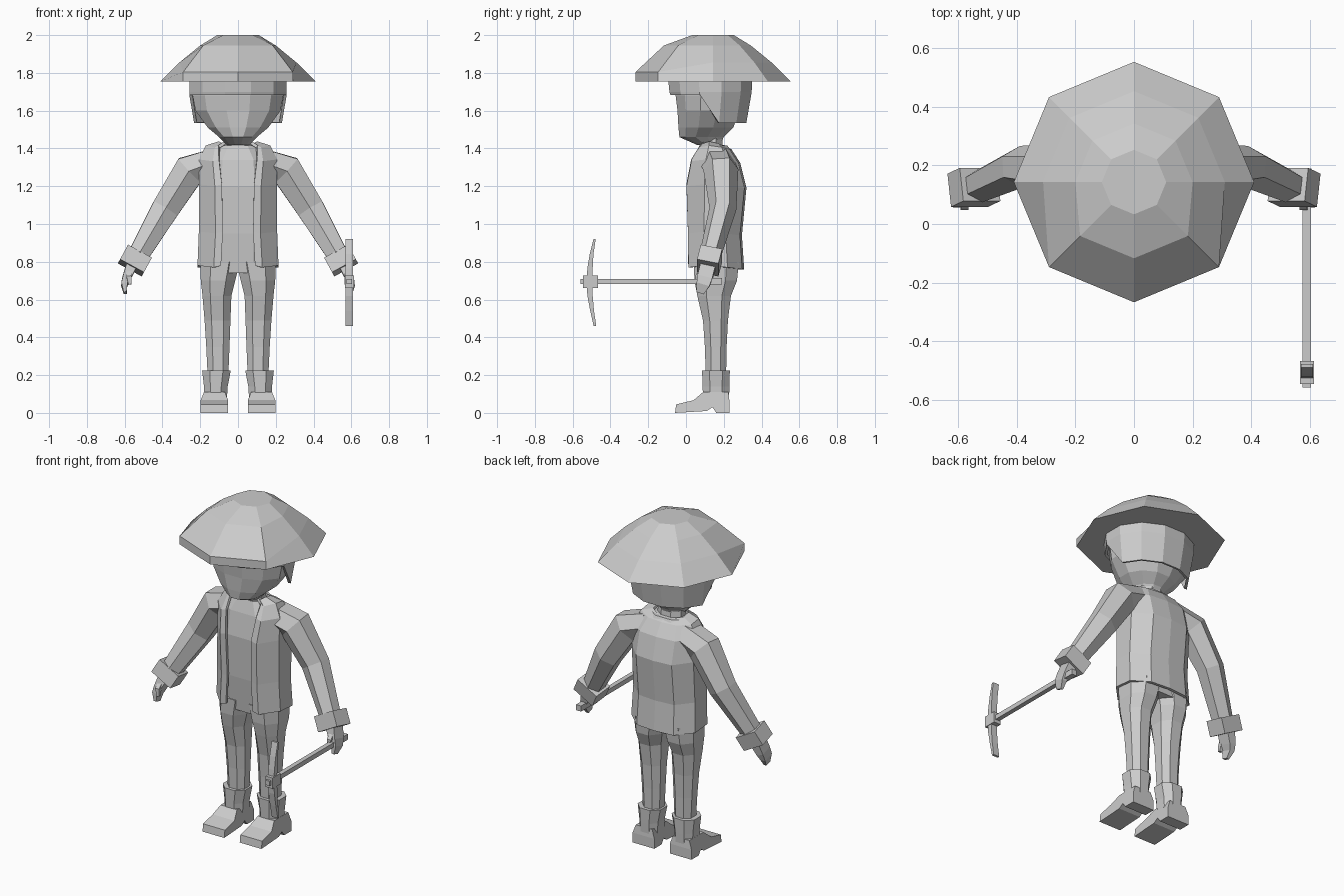
import bpy, bmesh, math
from mathutils import Vector

grey = bpy.data.materials.new("light grey")
grey.diffuse_color = (0.6, 0.6, 0.6, 1)


def finish(name, bm, mirror=False, thick=0):
    bmesh.ops.recalc_face_normals(bm, faces=bm.faces)
    me = bpy.data.meshes.new(name)
    bm.to_mesh(me)
    bm.free()
    me.materials.append(grey)
    ob = bpy.data.objects.new(name, me)
    bpy.context.collection.objects.link(ob)
    if mirror:
        m = ob.modifiers.new("mirror", 'MIRROR')
        m.use_clip = True
    if thick:
        s = ob.modifiers.new("thickness", 'SOLIDIFY')
        s.thickness = thick
        s.offset = 0
    return ob


def loft(name, rings, mirror=False, closed=True, caps=True, thick=0):
    bm = bmesh.new()
    vs = [[bm.verts.new(p) for p in r] for r in rings]
    n = len(rings[0])
    for a, b in zip(vs, vs[1:]):
        for i in range(n if closed else n - 1):
            j = (i + 1) % n
            bm.faces.new((a[i], a[j], b[j], b[i]))
    if caps:
        bm.faces.new(vs[0])
        bm.faces.new(vs[-1])
    return finish(name, bm, mirror, thick)


def chamfered(x0, x1, y0, y1, z, c=0.27):
    """Eight sided ring: rectangle with cut corners."""
    a, b = (x1 - x0) * c, (y1 - y0) * c
    return [(x0 + a, y0, z), (x1 - a, y0, z), (x1, y0 + b, z), (x1, y1 - b, z),
            (x1 - a, y1, z), (x0 + a, y1, z), (x0, y1 - b, z), (x0, y0 + b, z)]


def oval(w, y0, y1, z, n=12):
    k = 1 / math.cos(math.pi / n)
    out = []
    for i in range(n):
        t = (i + 0.5) * 2 * math.pi / n
        out.append((w * k * math.cos(t), (y0 + y1) / 2 + (y1 - y0) / 2 * k * math.sin(t), z))
    return out


def tube(name, path, n, mirror=True, turn=0.0):
    """Path of (x, y, z, half width, half depth)."""
    pts = [Vector(p[:3]) for p in path]
    rings = []
    for i, p in enumerate(path):
        d = (pts[min(i + 1, len(pts) - 1)] - pts[max(i - 1, 0)]).normalized()
        side = Vector((0, 1, 0)).cross(d).normalized()
        dep = d.cross(side)
        k = 1 / math.cos(math.pi / n)
        rings.append([pts[i] + side * (p[3] * k * math.cos(t)) + dep * (p[4] * k * math.sin(t))
                      for t in [turn + (j + 0.5) * 2 * math.pi / n for j in range(n)]])
    return loft(name, rings, mirror)


def box(name, x0, x1, y0, y1, z0, z1):
    return loft(name, [[(x0, y0, z), (x1, y0, z), (x1, y1, z), (x0, y1, z)] for z in (z0, z1)])


# Wide eight sided hat, front brim folded down
hat = []
for r, z in ((0.41, 1.755), (0.31, 1.855), (0.2, 1.945), (0.11, 2.0)):
    ring = []
    for i in range(8):
        t = i * math.pi / 4
        front = math.sin(t) < -0.5
        rr, zz = r, z
        if front and r == 0.31:
            rr, zz = 0.41, 1.805
        elif front and r == 0.2:
            rr = 0.26
        ring.append((rr * math.cos(t), 0.143 + rr * math.sin(t), zz))
    hat.append(ring)
loft("hat", hat)

# Head and neck
loft("head", [oval(0.06, 0.06, 0.18, 1.418), oval(0.10, -0.035, 0.2, 1.46),
              oval(0.16, -0.04, 0.25, 1.51), oval(0.225, -0.045, 0.285, 1.6),
              oval(0.24, -0.055, 0.31, 1.68), oval(0.22, -0.05, 0.3, 1.8)])
loft("neck", [oval(0.085, 0.07, 0.2, 1.36, 8), oval(0.075, 0.08, 0.19, 1.46, 8)])

# Hair: short fringe, lower at the back
hem = [(x * (0.9 if y > 0.15 else 1), y * (0.93 if y > 0.15 else 1), 1.535 if y > 0.15 else 1.685)
       for x, y, z in oval(0.25, -0.075, 0.335, 0)]
loft("hair", [hem, oval(0.25, -0.08, 0.34, 1.70), oval(0.25, -0.085, 0.342, 1.75),
              oval(0.22, -0.06, 0.31, 1.82)], caps=False, thick=0.016)

# Shirt
loft("shirt", [chamfered(-w, w, a, b, z) for w, a, b, z in (
    (0.18, 0.05, 0.27, 0.74), (0.18, 0.03, 0.27, 0.95), (0.185, 0.022, 0.29, 1.2),
    (0.18, 0.045, 0.26, 1.34), (0.11, 0.07, 0.22, 1.415))])

# Open jacket, half built and mirrored
coat = []
for z, e, w, a, b in ((0.77, 0.09, 0.207, 0.02, 0.3), (0.95, 0.08, 0.2, 0.018, 0.288),
                      (1.2, 0.085, 0.2, 0.01, 0.312), (1.33, 0.1, 0.2, 0.035, 0.28),
                      (1.4, 0.1, 0.165, 0.075, 0.235), (1.42, 0.07, 0.1, 0.09, 0.2)):
    d = b - a
    coat.append([(e, a, z + 0.01), (e + (w - e) * 0.3, a, z), (w, a + d * 0.3, z + 0.01),
                 (w, a + d * 0.7, z), (w * 0.58, b - 0.01, z - 0.01), (0, b, z - 0.01)])
loft("jacket", coat, True, closed=False, caps=False, thick=0.016)

# Sleeves and cuffs
tube("sleeve", [(0.12, 0.165, 1.33, 0.07, 0.08), (0.255, 0.185, 1.285, 0.085, 0.08),
                (0.385, 0.195, 1.08, 0.073, 0.062), (0.525, 0.13, 0.84, 0.055, 0.05)], 6)
tube("cuff", [(0.525, 0.135, 0.845, 0.072, 0.058), (0.567, 0.115, 0.768, 0.072, 0.058)], 4)

# Hands
tube("palm", [(0.56, 0.12, 0.79, 0.03, 0.04), (0.59, 0.1, 0.715, 0.022, 0.04),
              (0.602, 0.09, 0.68, 0.016, 0.035), (0.597, 0.075, 0.635, 0.008, 0.02)], 4)
tube("thumb", [(0.575, 0.095, 0.76, 0.014, 0.014), (0.578, 0.06, 0.72, 0.013, 0.013),
               (0.572, 0.055, 0.68, 0.008, 0.008)], 4)

# Trousers
loft("trouser_leg", [chamfered(*r) for r in (
    (0.052, 0.16, 0.105, 0.212, 0.18), (0.045, 0.168, 0.1, 0.215, 0.35),
    (0.04, 0.177, 0.09, 0.222, 0.49), (0.035, 0.188, 0.06, 0.238, 0.62),
    (0.015, 0.197, 0.045, 0.27, 0.70), (-0.01, 0.2, 0.04, 0.28, 0.8))], True)

# Boots: shaft, and a side profile for the foot with a raised heel
loft("boot_shaft", [chamfered(*r) for r in (
    (0.058, 0.178, 0.09, 0.228, 0.08), (0.055, 0.18, 0.088, 0.23, 0.14),
    (0.038, 0.19, 0.085, 0.232, 0.225))], True)
foot = [(-0.058, 0), (0.11, 0.01), (0.14, 0.03), (0.16, 0), (0.23, 0),
        (0.23, 0.06), (0.225, 0.11), (0.09, 0.11), (0.04, 0.067), (-0.052, 0.045)]
loft("boot_foot", [[(0.125 + s * (0.055 if z > 0.1 else 0.073), y, z) for y, z in foot]
                   for s in (-1, 1)], True)

# Pickaxe
box("pick_handle", 0.575, 0.603, -0.558, 0.1, 0.682, 0.71)
box("pick_grip", 0.572, 0.606, 0.06, 0.19, 0.679, 0.713)
box("pick_socket", 0.566, 0.614, -0.545, -0.467, 0.662, 0.728)
blade = ((-0.482, 0.46, 0.007), (-0.497, 0.54, 0.01), (-0.508, 0.62, 0.014), (-0.511, 0.695, 0.016),
         (-0.508, 0.765, 0.014), (-0.5, 0.84, 0.01), (-0.484, 0.92, 0.006))
loft("pick_blade", [[(0.57, y - t, z), (0.61, y - t, z), (0.61, y + t, z), (0.57, y + t, z)]
                    for y, z, t in blade])
